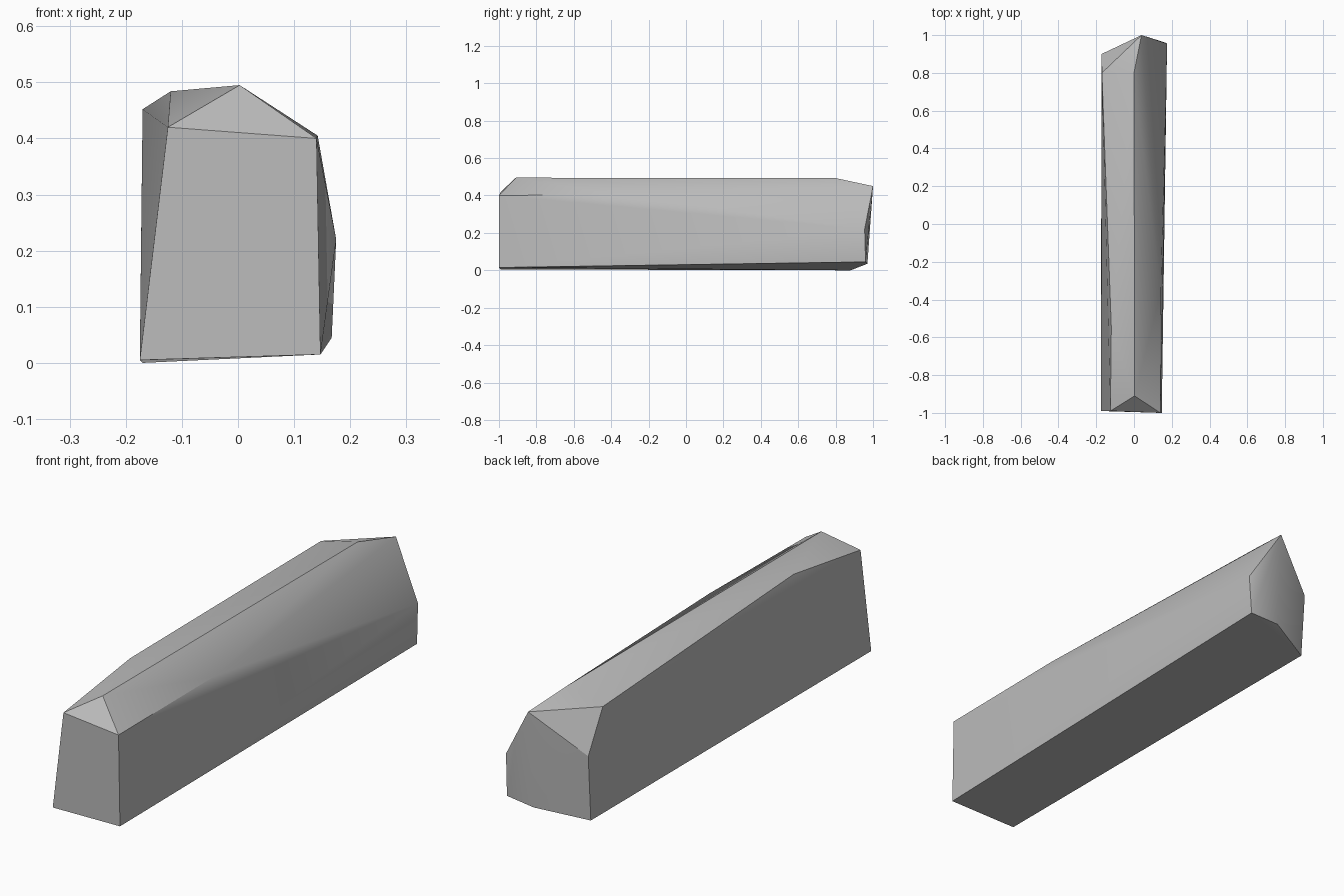
import bpy
import bmesh
import math

# Remove the default object
cube = bpy.data.objects.get("Cube")
if cube:
    bpy.data.objects.remove(cube, do_unlink=True)


def make_material(name, colour):
    material = bpy.data.materials.new(name)
    material.use_nodes = True
    material.diffuse_color = colour
    shader = material.node_tree.nodes["Principled BSDF"]
    shader.inputs["Base Color"].default_value = colour
    return material


# Front end: four corners and a peak set back from the face
front_end = [
    (-0.175, -0.99, 0.005), (0.147, -1.0, 0.015),
    (0.14, -1.0, 0.40), (-0.125, -0.99, 0.42),
    (0.003, -0.91, 0.495),
]

# Shoulders and ridge along the top
top_corners = [
    (-0.12, -0.55, 0.484), (0.142, -0.36, 0.405),
    (0.0, 0.80, 0.493), (-0.17, 0.80, 0.452),
]

# Back end: pointed top and chipped lower edge
back_end = [
    (0.04, 1.0, 0.45), (0.175, 0.955, 0.22),
    (0.167, 0.96, 0.045), (0.035, 0.97, 0.035),
    (-0.17, 0.88, 0.0), (-0.172, 0.90, 0.28),
]

# Wrap the corners into one solid stone block
bm = bmesh.new()
for point in front_end + top_corners + back_end:
    bm.verts.new(point)
result = bmesh.ops.convex_hull(bm, input=bm.verts)
loose = {item for item in result["geom_interior"] + result["geom_unused"]
         if isinstance(item, bmesh.types.BMVert)}
bmesh.ops.delete(bm, geom=list(loose), context="VERTS")
bmesh.ops.recalc_face_normals(bm, faces=bm.faces)

mesh = bpy.data.meshes.new("stone_block")
bm.to_mesh(mesh)
bm.free()
mesh.materials.append(make_material("stone grey", (0.5, 0.5, 0.5, 1.0)))

block = bpy.data.objects.new("stone_block", mesh)
bpy.context.collection.objects.link(block)

# Soften shallow facets, keep the chipped edges crisp
bpy.ops.object.select_all(action="DESELECT")
block.select_set(True)
bpy.context.view_layer.objects.active = block
bpy.ops.object.shade_smooth_by_angle(angle=math.radians(30))
